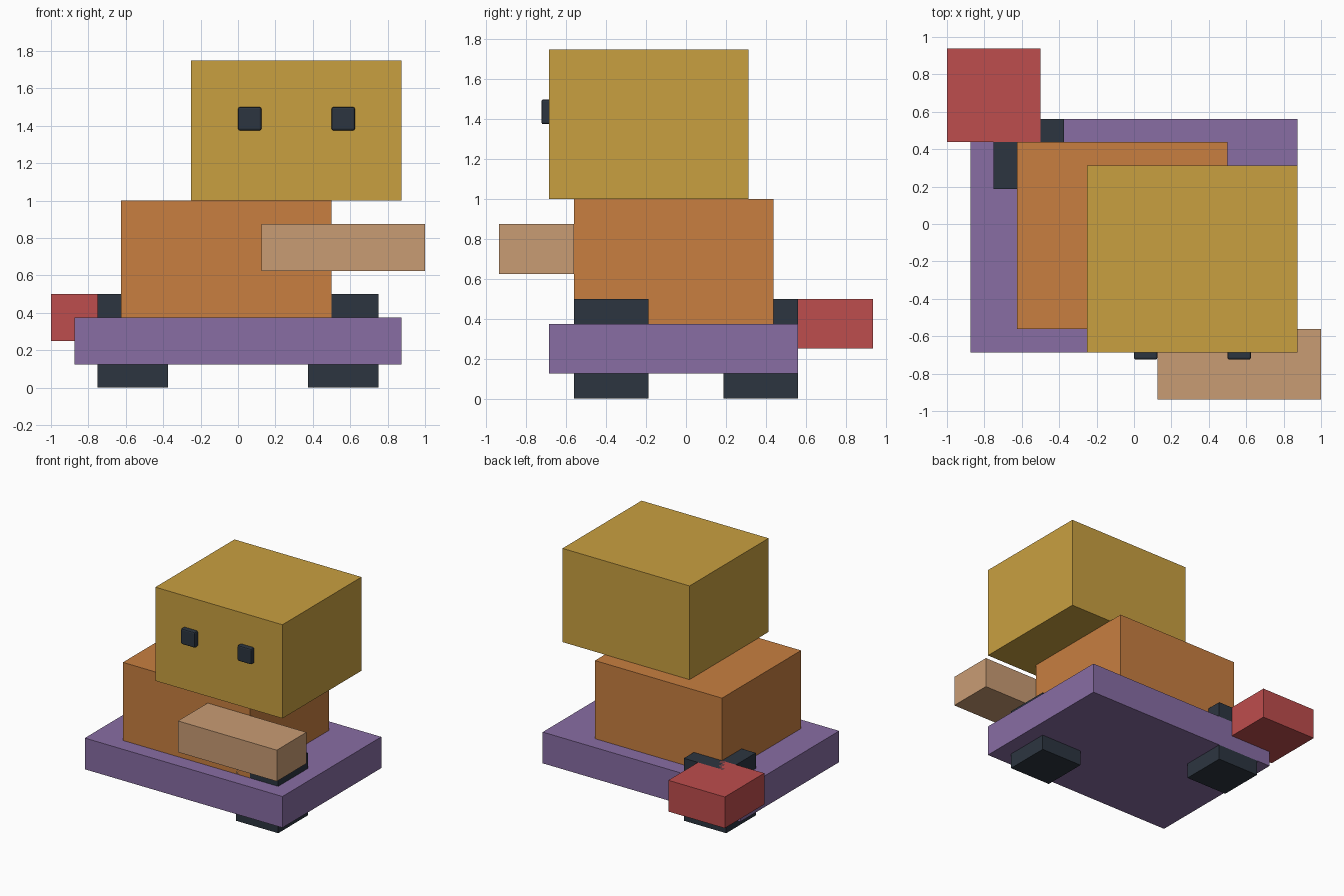
import bpy
from mathutils import Vector

if "Cube" in bpy.data.objects:
    bpy.data.objects.remove(bpy.data.objects["Cube"])


def linear(c):
    c /= 255
    return c / 12.92 if c <= 0.04045 else ((c + 0.055) / 1.055) ** 2.4


def material(name, r, g, b):
    m = bpy.data.materials.new(name)
    m.diffuse_color = (linear(r), linear(g), linear(b), 1)
    m.use_nodes = True
    m.node_tree.nodes["Principled BSDF"].inputs["Base Color"].default_value = m.diffuse_color
    return m


def box(name, mat, x, y, z, bevel=0):
    """Block spanning the given (low, high) ranges on each axis."""
    low, high = Vector((x[0], y[0], z[0])), Vector((x[1], y[1], z[1]))
    bpy.ops.mesh.primitive_cube_add(size=1, location=(low + high) / 2)
    ob = bpy.context.object
    ob.name = name
    ob.scale = high - low
    bpy.ops.object.transform_apply(location=False, rotation=False, scale=True)
    ob.data.materials.append(mat)
    if bevel:
        mod = ob.modifiers.new("soft_edges", 'BEVEL')
        mod.width = bevel
        mod.segments = 2
    return ob


mustard = material("mustard", 201, 160, 64)
orange = material("orange", 200, 127, 64)
purple = material("purple", 136, 109, 164)
red = material("red", 190, 77, 77)
tan = material("tan", 201, 156, 116)
charcoal = material("charcoal", 44, 53, 64)

# Base slab, torso and offset head
box("base", purple, (-0.875, 0.875), (-0.6875, 0.5625), (0.125, 0.375))
box("torso", orange, (-0.625, 0.5), (-0.5625, 0.4375), (0.375, 1.0))
box("head", mustard, (-0.25, 0.875), (-0.6875, 0.3125), (1.0, 1.75))

# Arm across the front, red block at the back corner
box("arm", tan, (0.125, 1.0), (-0.9375, -0.5625), (0.625, 0.875))
box("tail_block", red, (-1.0, -0.5), (0.4375, 0.9375), (0.25, 0.5))

# Two feet on opposite corners, passing through the base
for name, x, y in (("front_foot", 0.375, -0.5625), ("back_foot", -0.75, 0.1875)):
    box(name, charcoal, (x, x + 0.375), (y, y + 0.375), (0.0, 0.5))

# Eyes
for name, x in (("left_eye", 0.0), ("right_eye", 0.5)):
    box(name, charcoal, (x, x + 0.125), (-0.725, -0.66), (1.375, 1.5), 0.01)
